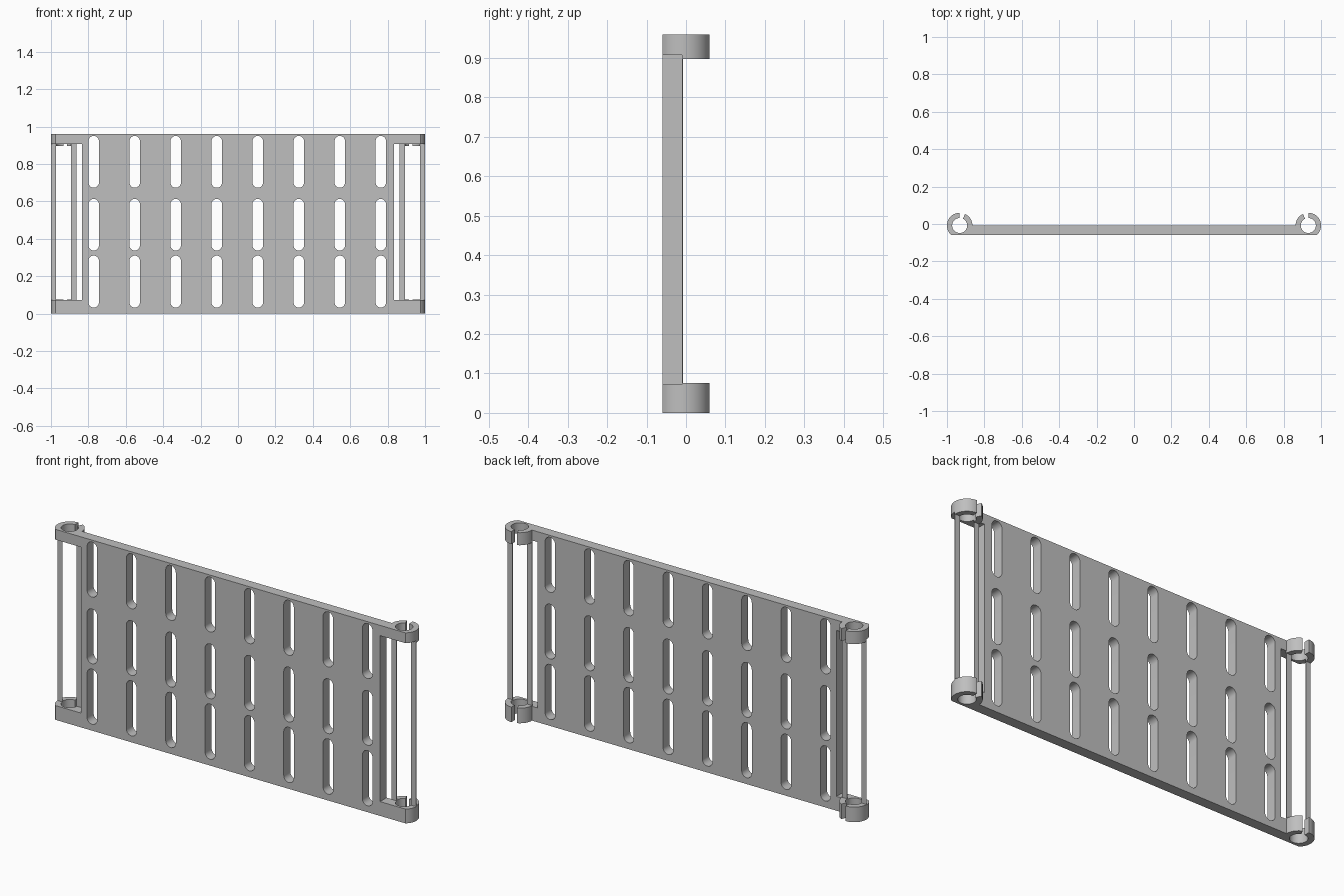
import bpy, bmesh
from math import cos, sin, radians, acos, asin, degrees, pi

cube = bpy.data.objects.get("Cube")
if cube:
    bpy.data.objects.remove(cube, do_unlink=True)

grey = bpy.data.materials.new("plain_grey")
grey.use_nodes = True
colour = (0.52, 0.52, 0.52, 1)
grey.diffuse_color = colour
grey.node_tree.nodes["Principled BSDF"].inputs["Base Color"].default_value = colour

HEIGHT = 0.96
FRONT, BACK = -0.06, -0.008        # panel faces in y
EDGE = 0.834                       # half width of the slotted panel
CX, OUTER, INNER = 0.932, 0.068, 0.04   # clip centre and radii


def arc(cx, cy, r, start, end, steps=16):
    angles = [radians(start + (end - start) * i / steps) for i in range(steps + 1)]
    return [(cx + r * cos(a), cy + r * sin(a)) for a in angles]


def extruded(name, loops, lo, hi, upright=False):
    """Fill closed 2D loops (inner loops become holes) and extrude from lo to hi."""
    curve = bpy.data.curves.new(name, 'CURVE')
    curve.dimensions = '2D'
    curve.fill_mode = 'BOTH'
    curve.extrude = (hi - lo) / 2
    for loop in loops:
        spline = curve.splines.new('POLY')
        spline.points.add(len(loop) - 1)
        for point, (u, v) in zip(spline.points, loop):
            point.co = (u, v, 0, 1)
        spline.use_cyclic_u = True
    obj = bpy.data.objects.new(name, curve)
    bpy.context.collection.objects.link(obj)
    mid = (lo + hi) / 2
    if upright:
        obj.rotation_euler.x = pi / 2
        obj.location.y = mid
    else:
        obj.location.z = mid
    bpy.ops.object.select_all(action='DESELECT')
    obj.select_set(True)
    bpy.context.view_layer.objects.active = obj
    bpy.ops.object.convert(target='MESH')
    obj = bpy.context.object
    bm = bmesh.new()
    bm.from_mesh(obj.data)
    bmesh.ops.remove_doubles(bm, verts=bm.verts, dist=0.00005)
    bmesh.ops.recalc_face_normals(bm, faces=bm.faces)
    bm.to_mesh(obj.data)
    bm.free()
    obj.data.materials.clear()
    obj.data.materials.append(grey)
    bpy.ops.object.shade_smooth_by_angle(angle=radians(30))
    return obj


def rectangle(x0, x1, z0, z1):
    return [(x0, z0), (x1, z0), (x1, z1), (x0, z1)]


# Panel with three rows of rounded slots
slot_r = 0.028
loops = [rectangle(-EDGE, EDGE, 0, HEIGHT)]
for low, high in ((0.032, 0.31), (0.337, 0.613), (0.673, 0.95)):
    for i in range(8):
        x = (i - 3.5) * 0.2193 - 0.004
        loops.append(arc(x, high - slot_r, slot_r, 0, 180)
                     + arc(x, low + slot_r, slot_r, 180, 360))
extruded("slotted_panel", loops, FRONT, BACK, upright=True)

# Clip outlines for the left end: flat-fronted cradle and two hooked arms
corner = degrees(asin((FRONT - BACK) / OUTER))
cradle = ([(EDGE, FRONT)] + arc(CX, BACK, OUTER, corner, 0)
          + arc(CX, BACK, INNER, 0, -180, 24)
          + [(CX - OUTER, BACK), (EDGE, BACK)])
long_arm = arc(CX, BACK, OUTER, 0, 90) + arc(CX, BACK, INNER, 90, 0)
short_arm = arc(CX, BACK, OUTER, 115, 180) + arc(CX, BACK, INNER, 180, 115)

# Clips at the four corners and thin strips between them
for side, sign in (("left", 1), ("right", -1)):
    def mirrored(loop):
        return [[(sign * u, v) for u, v in loop]]

    for level, rail, ring in (("lower", (0, 0.072), (0, 0.076)),
                              ("upper", (0.908, HEIGHT), (0.897, HEIGHT))):
        extruded(f"{side}_{level}_cradle", mirrored(cradle), *rail)
        extruded(f"{side}_{level}_long_arm", mirrored(long_arm), *ring)
        extruded(f"{side}_{level}_short_arm", mirrored(short_arm), *ring)
    for label, x0, x1 in (("inner", CX - OUTER, CX - INNER),
                          ("outer", CX + INNER, CX + OUTER)):
        extruded(f"{side}_{label}_strip",
                 mirrored(rectangle(x0, x1, 0.07, 0.91)),
                 BACK - 0.002, BACK, upright=True)
